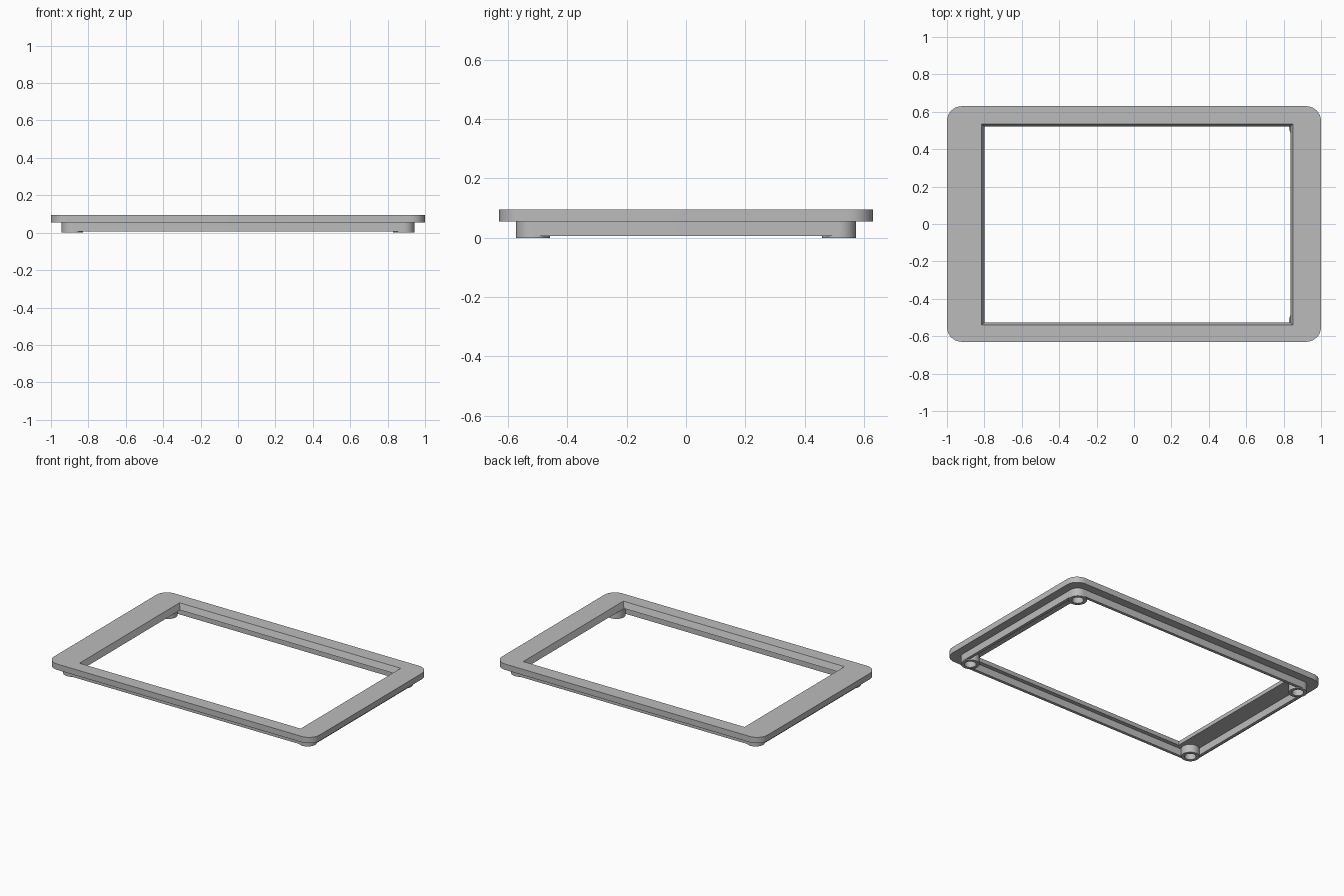
import bpy, bmesh, math

if "Cube" in bpy.data.objects:
    bpy.data.objects.remove(bpy.data.objects["Cube"])

grey = bpy.data.materials.new("plain_grey")
grey.use_nodes = True
COLOUR = (0.5, 0.5, 0.5, 1)
grey.diffuse_color = COLOUR
grey.node_tree.nodes["Principled BSDF"].inputs["Base Color"].default_value = COLOUR


def rounded_rect(hx, hy, r, steps=10):
    """Outline of a centred rectangle with rounded corners."""
    pts = []
    for q, (sx, sy) in enumerate([(1, 1), (-1, 1), (-1, -1), (1, -1)]):
        for i in range(steps + 1):
            a = math.pi / 2 * (q + i / steps)
            pts.append((sx * (hx - r) + r * math.cos(a), sy * (hy - r) + r * math.sin(a)))
    return pts


def circle(cx, cy, r, n=40):
    return [(cx + r * math.cos(i * math.tau / n), cy + r * math.sin(i * math.tau / n)) for i in range(n)]


def rect(x0, x1, y0, y1):
    return [(x1, y1), (x0, y1), (x0, y0), (x1, y0)]


def loft(name, low, z0, high, z1):
    """Closed solid between two matching outlines."""
    bm = bmesh.new()
    a = [bm.verts.new((x, y, z0)) for x, y in low]
    b = [bm.verts.new((x, y, z1)) for x, y in high]
    bm.faces.new(a[::-1])
    bm.faces.new(b)
    for i in range(len(a)):
        j = (i + 1) % len(a)
        bm.faces.new((a[i], a[j], b[j], b[i]))
    mesh = bpy.data.meshes.new(name)
    bm.to_mesh(mesh)
    bm.free()
    mesh.materials.append(grey)
    obj = bpy.data.objects.new(name, mesh)
    bpy.context.collection.objects.link(obj)
    return obj


def cut(obj, cutter):
    """Subtract the cutter, then discard it and shade the result."""
    cutter.hide_render = True
    mod = obj.modifiers.new("cut", "BOOLEAN")
    mod.operation, mod.solver, mod.object = "DIFFERENCE", "EXACT", cutter
    bpy.ops.object.select_all(action="DESELECT")
    bpy.context.view_layer.objects.active = obj
    obj.select_set(True)
    bpy.ops.object.modifier_apply(modifier=mod.name)
    bpy.data.objects.remove(cutter)
    bpy.ops.object.shade_smooth_by_angle(angle=math.radians(30))


BASE, TOP = 0.055, 0.095

# Top bezel with an off-centre window whose edges slope inward
outline = rounded_rect(1.0, 0.63, 0.08)
bezel = loft("bezel_plate", outline, BASE, outline, TOP)
cut(bezel, loft("window_cutter",
                rect(-0.793, 0.828, -0.518, 0.513), BASE - 0.02,
                rect(-0.823, 0.858, -0.548, 0.543), TOP + 0.02))

# Thin wall under the bezel
HX, HY, WALL, POST = 0.943, 0.573, 0.02, 0.057
outer = rounded_rect(HX, HY, POST)
inner = rounded_rect(HX - WALL, HY - WALL, POST - WALL)
rim = loft("lower_rim", outer, 0.006, outer, BASE)
cut(rim, loft("rim_cutter", inner, -0.05, inner, BASE + 0.05))

# Hollow posts in the four corners
for side, sx in (("left", 1), ("right", -1)):
    for end, sy in (("front", -1), ("back", 1)):
        cx, cy = sx * (HX - POST), sy * (HY - POST)
        ring, hole = circle(cx, cy, POST), circle(cx, cy, 0.036)
        post = loft(f"{end}_{side}_post", ring, 0, ring, BASE)
        cut(post, loft("hole_cutter", hole, -0.05, hole, BASE + 0.05))
